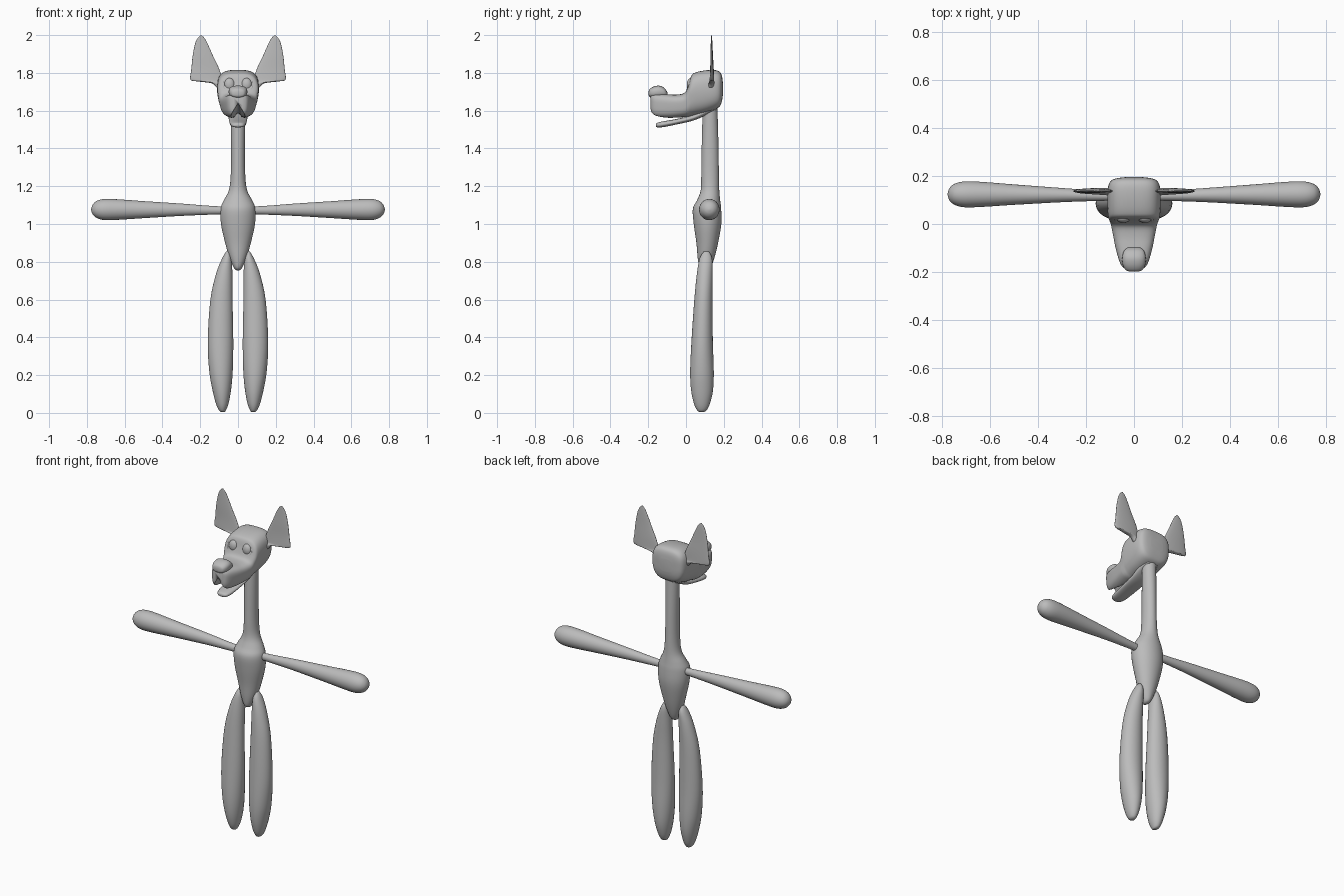
import bpy, bmesh, math
from mathutils import Vector

grey = bpy.data.materials.new("plain grey")
grey.diffuse_color = (0.5, 0.5, 0.5, 1)


def spline(rows, steps):
    """Catmull-Rom interpolation between cross-section rows."""
    out = []
    for i in range(len(rows) - 1):
        p = [rows[max(0, min(len(rows) - 1, i + k))] for k in (-1, 0, 1, 2)]
        for s in range(steps):
            t = s / steps
            out.append([0.5 * (2 * b + (c - a) * t + (2 * a - 5 * b + 4 * c - d) * t ** 2
                               + (3 * b - a - 3 * c + d) * t ** 3) for a, b, c, d in zip(*p)])
    return out + [list(rows[-1])]


def finish(bm, name, mirror=False):
    bmesh.ops.recalc_face_normals(bm, faces=bm.faces)
    me = bpy.data.meshes.new(name)
    bm.to_mesh(me)
    bm.free()
    ob = bpy.data.objects.new(name, me)
    bpy.context.collection.objects.link(ob)
    me.materials.append(grey)
    me.polygons.foreach_set("use_smooth", [True] * len(me.polygons))
    if mirror:
        ob.modifiers.new("mirror", 'MIRROR')
    return ob


def loft(name, axis, rows, power=2.0, mirror=False, warp=None, segs=40, steps=4):
    """Skin rows of (position, a_min, a_max, b_min, b_max) along an axis."""
    bm = bmesh.new()
    rings = []
    for t, a0, a1, b0, b1 in spline(rows, steps):
        ring = []
        for k in range(segs):
            u = 2 * math.pi * k / segs
            c, s = math.cos(u), math.sin(u)
            a = (a0 + a1) / 2 + (a1 - a0) / 2 * math.copysign(abs(c) ** (2 / power), c)
            b = (b0 + b1) / 2 + (b1 - b0) / 2 * math.copysign(abs(s) ** (2 / power), s)
            co = {'x': (t, a, b), 'y': (a, t, b), 'z': (a, b, t)}[axis]
            if warp:
                co = warp(*co, s)
            ring.append(bm.verts.new(co))
        rings.append(ring)
    for r, q in zip(rings, rings[1:]):
        for k in range(segs):
            n = (k + 1) % segs
            bm.faces.new((r[k], r[n], q[n], q[k]))
    bm.faces.new(rings[0])
    bm.faces.new(rings[-1])
    return finish(bm, name, mirror)


# torso and long neck in one skin
loft("body_and_neck", 'z', [
    (0.755, -.008, .008, .092, .108), (0.768, -.022, .022, .072, .13),
    (0.82, -.045, .045, .062, .15), (0.90, -.068, .068, .055, .17),
    (1.00, -.09, .09, .041, .187), (1.08, -.092, .092, .036, .186),
    (1.125, -.075, .075, .058, .181), (1.18, -.048, .048, .078, .176),
    (1.27, -.038, .038, .081, .174), (1.45, -.037, .037, .084, .171),
    (1.66, -.04, .04, .09, .165)])

# legs
loft("leg", 'z', [
    (0.005, .07, .09, .07, .095), (0.015, .063, .102, .058, .11),
    (0.05, .05, .117, .042, .127), (0.12, .037, .135, .027, .143),
    (0.22, .028, .152, .022, .147), (0.38, .025, .16, .029, .142),
    (0.60, .029, .146, .044, .14), (0.74, .03, .115, .058, .141),
    (0.82, .034, .083, .073, .138), (0.855, .047, .062, .095, .12)], mirror=True)

# arms
loft("arm", 'x', [
    (0.07, .098, .134, 1.052, 1.092), (0.16, .096, .14, 1.049, 1.097),
    (0.30, .091, .15, 1.043, 1.108), (0.50, .08, .165, 1.031, 1.121),
    (0.64, .071, .176, 1.022, 1.131), (0.71, .07, .177, 1.021, 1.132),
    (0.75, .081, .167, 1.033, 1.121), (0.77, .099, .149, 1.052, 1.101),
    (0.777, .119, .129, 1.072, 1.081)], mirror=True)


# head: tapered toward the chin, with an inverted V cut under the lips
def head_shape(x, y, z, s):
    x *= 1 - 0.16 * max(0, min(1, (1.70 - z) / 0.13))
    if s < 0:
        z = max(z, 1.64 - 1.6 * abs(x) - 0.25 * (y + 0.19))
    return x, y, z


loft("head", 'y', [
    (-.188, -.03, .03, 1.61, 1.68), (-.18, -.05, .05, 1.58, 1.688),
    (-.155, -.066, .066, 1.565, 1.69), (-.10, -.083, .083, 1.56, 1.687),
    (-.05, -.094, .094, 1.562, 1.685), (-.008, -.102, .102, 1.566, 1.695),
    (.012, -.105, .105, 1.568, 1.735), (.028, -.108, .108, 1.572, 1.785),
    (.05, -.11, .11, 1.577, 1.802), (.10, -.111, .111, 1.588, 1.813),
    (.15, -.109, .109, 1.605, 1.815), (.178, -.098, .098, 1.622, 1.806),
    (.190, -.075, .075, 1.65, 1.785), (.195, -.04, .04, 1.68, 1.75)],
    power=3.2, warp=head_shape, segs=64)

# nose
loft("nose", 'y', [
    (-.198, -.018, .018, 1.682, 1.702), (-.192, -.035, .035, 1.672, 1.715),
    (-.17, -.047, .047, 1.667, 1.728), (-.14, -.049, .049, 1.668, 1.732),
    (-.112, -.042, .042, 1.672, 1.718), (-.098, -.025, .025, 1.675, 1.695)], power=2.5)

# lower jaw
loft("lower_jaw", 'y', [
    (-.160, -.014, .014, 1.517, 1.528), (-.152, -.03, .03, 1.512, 1.536),
    (-.12, -.041, .041, 1.513, 1.544), (-.05, -.046, .046, 1.527, 1.556),
    (.04, -.05, .05, 1.548, 1.58), (.12, -.05, .05, 1.582, 1.625),
    (.16, -.035, .035, 1.602, 1.635)], power=2.4)

# ears
loft("ear", 'z', [
    (1.722, .09, .112, .118, .144), (1.745, .086, .14, .12, .15),
    (1.755, .084, .215, .123, .15), (1.765, .083, .252, .125, .149),
    (1.82, .099, .247, .128, .147), (1.89, .132, .24, .129, .143),
    (1.955, .161, .227, .131, .14), (1.985, .178, .213, .132, .138),
    (1.999, .193, .199, .133, .136)], mirror=True)

# eyeballs
bm = bmesh.new()
bmesh.ops.create_uvsphere(bm, u_segments=24, v_segments=16, radius=1)
for v in bm.verts:
    v.co = Vector((.045 + .029 * v.co.x, .026 + .022 * v.co.y, 1.737 + .036 * v.co.z))
finish(bm, "eye", mirror=True)

# raised eyelid rims
bm = bmesh.new()
rings = []
for i in range(32):
    u = 2 * math.pi * i / 32
    ring = []
    for k in range(10):
        w = 2 * math.pi * k / 10
        r = .006 * math.cos(w)
        ring.append(bm.verts.new((.045 + (.031 + r) * math.cos(u),
                                  .022 - .012 * math.sin(u) * -1 + .008 * math.sin(w),
                                  1.737 + (.038 + r) * math.sin(u))))
    rings.append(ring)
for i in range(32):
    r, q = rings[i], rings[(i + 1) % 32]
    for k in range(10):
        n = (k + 1) % 10
        bm.faces.new((r[k], r[n], q[n], q[k]))
finish(bm, "eyelid_rim", mirror=True)
